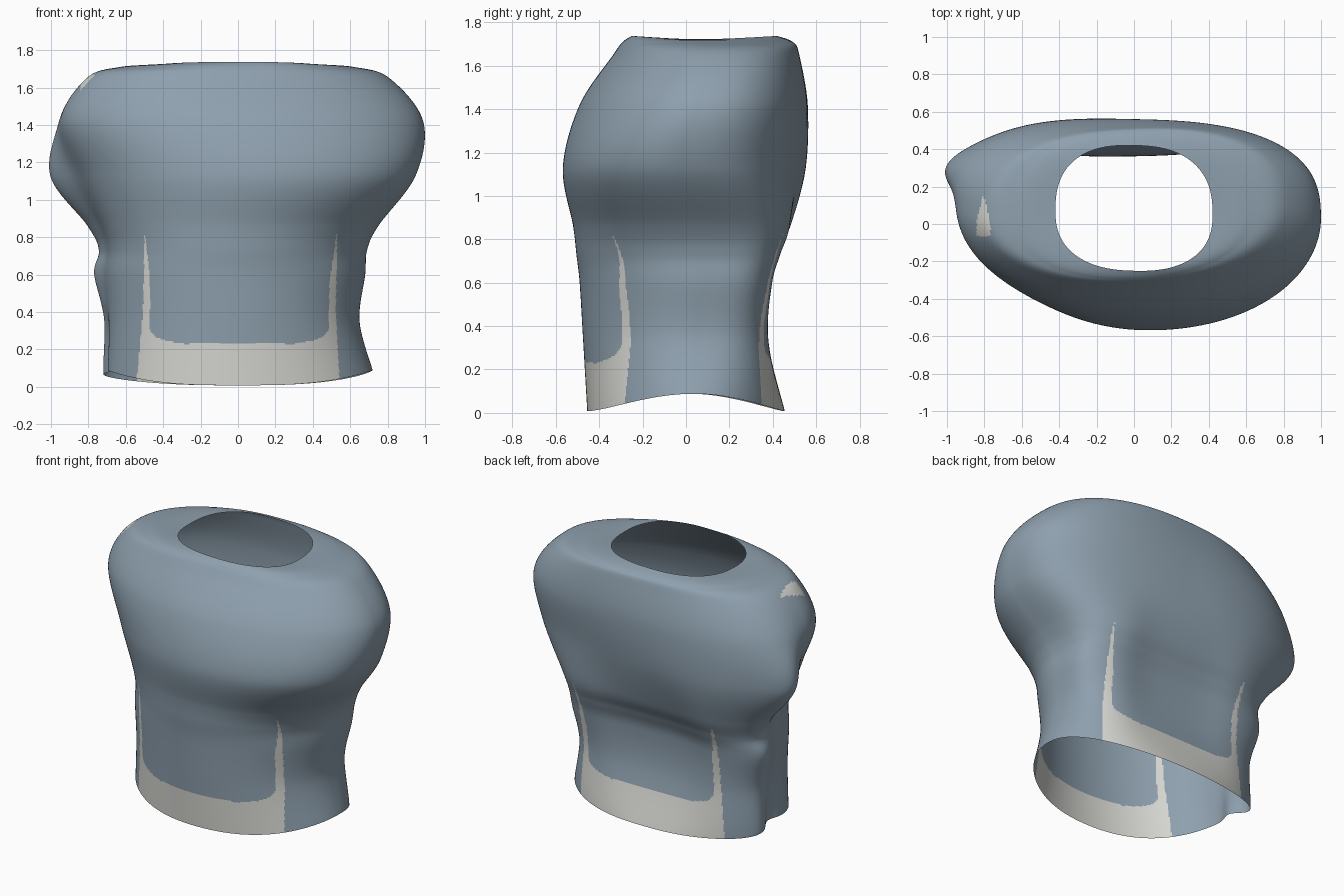
import bpy, math

if "Cube" in bpy.data.objects:
    bpy.data.objects.remove(bpy.data.objects["Cube"])

# Body sections from hem to neck: z, side lift, left x, right x, front y, back y,
# y at left, y at right, front squareness, back squareness, left arm bulge, spine dent
RINGS = [
    (0.008, 0.08, 0.70, 0.72, -0.455, 0.455, 0.02, 0.04, 2.0, 2.3, 0.11, 0),
    (0.35, 0, 0.69, 0.65, -0.475, 0.40, 0.03, 0.05, 2.0, 3.2, 0.07, 0.03),
    (0.60, 0, 0.70, 0.68, -0.49, 0.41, 0.04, 0.07, 2.0, 3.7, 0.11, 0.04),
    (0.73, 0, 0.69, 0.69, -0.505, 0.45, 0.04, 0.06, 2.0, 3.8, 0.08, 0.04),
    (0.86, 0, 0.72, 0.75, -0.52, 0.50, 0.04, 0.03, 2.0, 3.5, 0.11, 0.03),
    (1.13, 0, 0.84, 0.95, -0.565, 0.54, 0.08, -0.03, 2.0, 3.0, 0.19, 0),
    (1.42, 0, 0.945, 0.99, -0.49, 0.56, 0.08, 0.05, 2.0, 2.6, 0.03, 0),
    (1.65, 0, 0.81, 0.81, -0.335, 0.52, 0.05, 0.10, 2.1, 2.5, 0, 0),
    (1.71, 0, 0.63, 0.62, -0.29, 0.49, 0.04, 0.08, 2.2, 2.5, 0, 0),
    (1.737, -0.015, 0.42, 0.42, -0.25, 0.42, 0.07, 0.05, 2.4, 2.5, 0, 0),
]
AROUND = 440


def material(name, rgb):
    m = bpy.data.materials.new(name)
    m.diffuse_color = (*rgb, 1)
    m.use_nodes = True
    m.node_tree.nodes["Principled BSDF"].inputs["Base Color"].default_value = m.diffuse_color
    return m


def spline(a, b, c, d, t):
    return b + 0.5 * t * (c - a + t * (2*a - 5*b + 4*c - d + t * (3*(b - c) + d - a)))


def sections():
    last = len(RINGS) - 1
    for i in range(last):
        four = [RINGS[max(0, min(last, i + k))] for k in (-1, 0, 1, 2)]
        rise = four[2][0] - four[1][0]
        steps = max(14, round(rise / (0.007 if four[1][0] < 0.8 else 0.012)))
        for s in range(steps):
            yield [spline(*v, s / steps) for v in zip(*four)]
    yield RINGS[-1]


def point(ring, angle):
    z, lift, xl, xr, yf, yb, yl, yr, nf, nb, arm, spine = ring
    c, s = math.cos(angle), math.sin(angle)
    n = nb if s > 0 else nf
    r = (abs(c) ** n + abs(s) ** n) ** (-1 / n)
    x = r * c * (xr if c > 0 else xl)
    mid = (yl + yr) / 2
    y = mid + (yr - yl) / 2 * r * c + r * s * ((yb - mid) if s > 0 else (mid - yf))
    if s > 0:
        y -= spine * math.exp(-(x / 0.36) ** 4) * s
    if c < 0:
        # arm bulge towards the back, and a fold in the cloth near the hem
        x += r * c * arm * math.exp(-((y - 0.31) / 0.18) ** 2)
        x += 0.05 * max(0, 1 - z / 0.45) * -c * math.exp(-((y - 0.10) / 0.08) ** 2)
    return (x, y, z + lift * abs(c) ** 3)


def is_trim(p):
    x, y, z = p
    # small shoulder patch
    if z > 1.5:
        return x < -0.6 and abs(x + 0.805) < 0.037 * min(1, (0.16 - y) / 0.15) and -0.065 < y < 0.15
    # hem band with tapering upright stripes at its ends
    ax = abs(x - 0.015 * z / 0.8)
    outer = 0.545 - 0.03 * min(z / 0.4, 1)
    if ax > outer or z > 0.82:
        return False
    if z < 0.23:
        return True
    width = 0.036 if y < 0 else 0.046
    inner = outer - width * min(1, (0.85 - z) / 0.3) - 0.2 * math.exp(-(z - 0.23) / 0.025)
    return ax > inner


# Garment body: one open shell
verts = [point(r, 2 * math.pi * k / AROUND) for r in sections() for k in range(AROUND)]
rows = len(verts) // AROUND
faces = []
for j in range(rows - 1):
    for k in range(AROUND):
        a, b = j * AROUND + k, j * AROUND + (k + 1) % AROUND
        faces.append((a, b, b + AROUND, a + AROUND))
mesh = bpy.data.meshes.new("garment_body")
mesh.from_pydata(verts, [], faces)
mesh.materials.append(material("slate_blue", (0.27, 0.35, 0.42)))
mesh.materials.append(material("off_white", (0.68, 0.68, 0.65)))
for poly in mesh.polygons:
    poly.use_smooth = True
    poly.material_index = 1 if is_trim(poly.center) else 0
body = bpy.data.objects.new("garment_body", mesh)
bpy.context.collection.objects.link(body)
